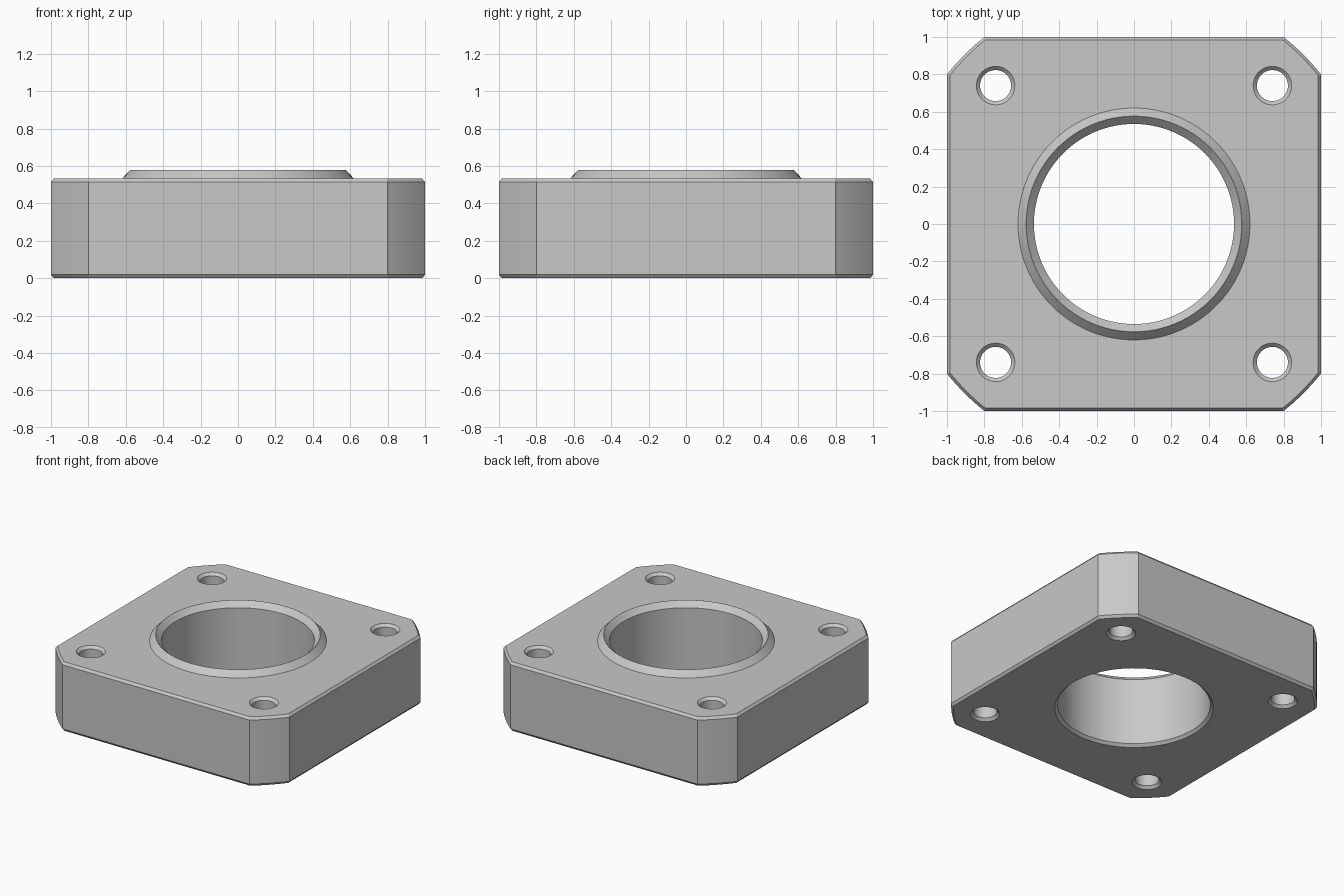
import bpy, bmesh, math

cube = bpy.data.objects.get("Cube")
if cube:
    bpy.data.objects.remove(cube, do_unlink=True)

grey = bpy.data.materials.new("plain grey")
grey.use_nodes = True
colour = (0.58, 0.58, 0.58, 1)
grey.diffuse_color = colour
grey.node_tree.nodes["Principled BSDF"].inputs["Base Color"].default_value = colour

HEIGHT, CHAMFER, EDGE = 0.533, 0.019, 0.015
CORNER_RADIUS = math.hypot(1, 0.8)
BORE, RIM, TOP = 0.535, 0.577, 0.578
HOLE, HOLE_POS = 0.083, 0.74


def stack(name, rings):
    """Skin a solid through equal rings of points, bottom to top."""
    bm = bmesh.new()
    loops = [[bm.verts.new(p) for p in ring] for ring in rings]
    n = len(loops[0])
    for low, high in zip(loops, loops[1:]):
        for i in range(n):
            j = (i + 1) % n
            bm.faces.new((low[i], low[j], high[j], high[i]))
    bm.faces.new(loops[0][::-1])
    bm.faces.new(loops[-1])
    mesh = bpy.data.meshes.new(name)
    bm.to_mesh(mesh)
    bm.free()
    mesh.materials.append(grey)
    obj = bpy.data.objects.new(name, mesh)
    bpy.context.collection.objects.link(obj)
    return obj


def lathe(name, profile, x=0, y=0, sides=96):
    turns = [math.tau * i / sides for i in range(sides)]
    return stack(name, [[(x + r * math.cos(a), y + r * math.sin(a), z) for a in turns]
                        for r, z in profile])


def outline(inset, z, steps=8):
    """Square with its corners trimmed by a large concentric circle."""
    half, radius = 1 - inset, CORNER_RADIUS - inset
    start, end = math.acos(half / radius), math.asin(half / radius)
    points = []
    for quarter in range(4):
        for i in range(steps + 1):
            a = start + (end - start) * i / steps + quarter * math.pi / 2
            points.append((radius * math.cos(a), radius * math.sin(a), z))
    return points


def combine(target, tool, operation):
    mod = target.modifiers.new(operation.lower(), "BOOLEAN")
    mod.object, mod.operation, mod.solver = tool, operation, "EXACT"
    bpy.context.view_layer.objects.active = target
    bpy.ops.object.modifier_apply(modifier=mod.name)
    bpy.data.objects.remove(tool, do_unlink=True)


# Block with chamfered top and bottom edges
block = stack("flange_block", [outline(EDGE, 0), outline(0, CHAMFER),
                               outline(0, HEIGHT - CHAMFER), outline(EDGE, HEIGHT)])

# Raised conical collar
collar = lathe("collar", [(0.62, 0.3), (0.62, HEIGHT), (RIM, TOP)])
combine(block, collar, "UNION")

# Central bore, flared at the top and bottom
lip = RIM - BORE - 0.001
bore = lathe("bore_cutter", [(BORE + 0.04, -0.02), (BORE, 0.02), (BORE, TOP - lip),
                             (BORE + lip + 0.03, TOP + 0.03)])
combine(block, bore, "DIFFERENCE")

# Four countersunk bolt holes
for sx in (-1, 1):
    for sy in (-1, 1):
        flare = HOLE + 0.04
        hole = lathe("bolt_hole_cutter", [(flare, -0.02), (HOLE, 0.02), (HOLE, HEIGHT - 0.02),
                                          (flare, HEIGHT + 0.02)],
                     sx * HOLE_POS, sy * HOLE_POS, 48)
        combine(block, hole, "DIFFERENCE")

# Smooth the round walls, keep the chamfers crisp
bpy.ops.object.select_all(action="DESELECT")
block.select_set(True)
bpy.context.view_layer.objects.active = block
bpy.ops.object.shade_smooth_by_angle(angle=math.radians(25))
